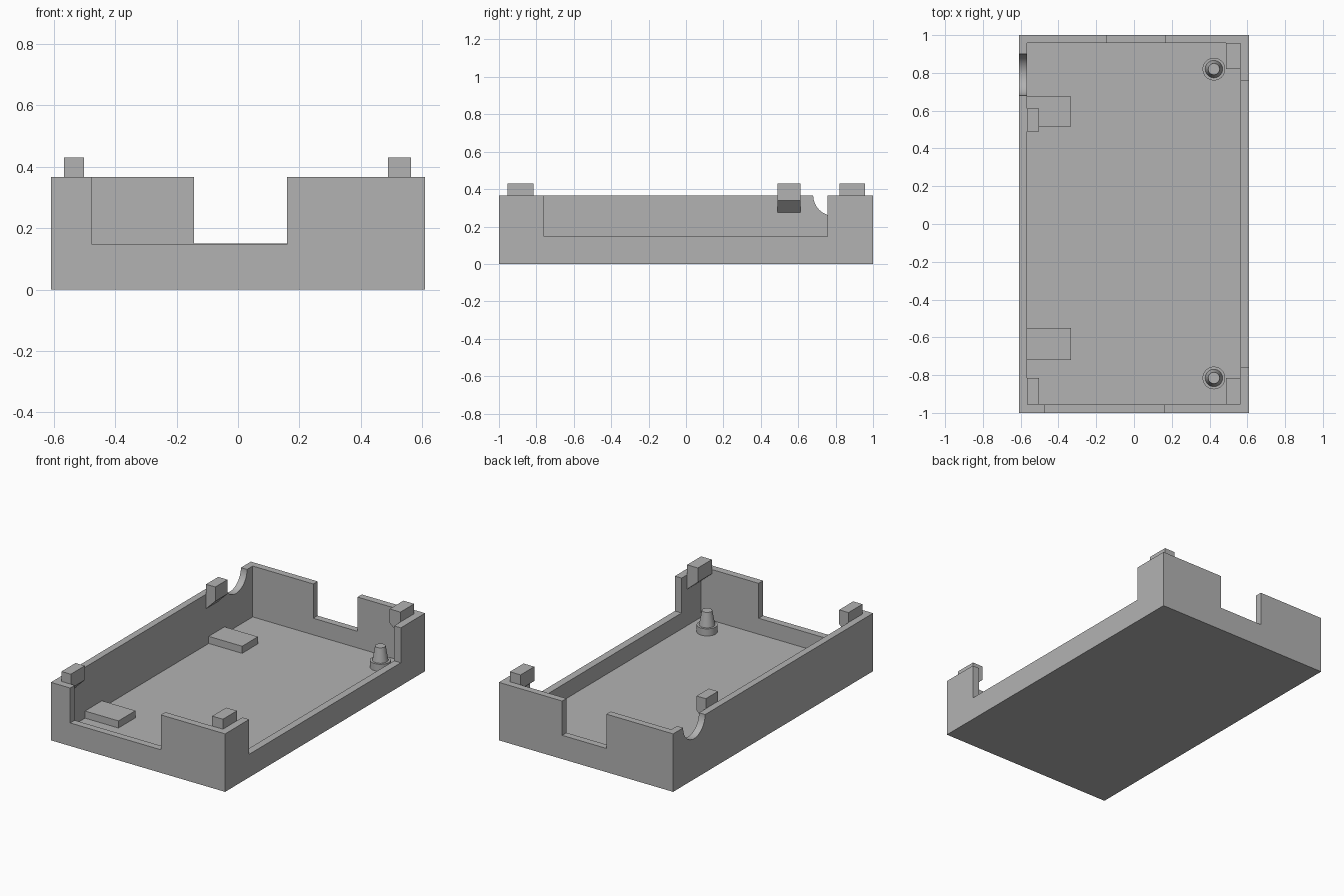
import bpy, bmesh, math
from mathutils import Matrix

if "Cube" in bpy.data.objects:
    bpy.data.objects.remove(bpy.data.objects["Cube"])

grey = bpy.data.materials.new("plain grey")
grey.diffuse_color = (0.45, 0.45, 0.45, 1)
grey.use_nodes = True
grey.node_tree.nodes["Principled BSDF"].inputs["Base Color"].default_value = grey.diffuse_color


def finish(name, bm):
    bmesh.ops.recalc_face_normals(bm, faces=bm.faces)
    me = bpy.data.meshes.new(name)
    bm.to_mesh(me)
    bm.free()
    me.materials.append(grey)
    ob = bpy.data.objects.new(name, me)
    bpy.context.collection.objects.link(ob)
    return ob


def box(name, x0, x1, y0, y1, z0, z1):
    bm = bmesh.new()
    bmesh.ops.create_cube(bm, size=1)
    for v in bm.verts:
        v.co = (x1 if v.co.x > 0 else x0,
                y1 if v.co.y > 0 else y0,
                z1 if v.co.z > 0 else z0)
    return finish(name, bm)


def cone(name, r0, r1, depth, matrix):
    bm = bmesh.new()
    bmesh.ops.create_cone(bm, cap_ends=True, segments=48, radius1=r0,
                          radius2=r1, depth=depth, matrix=matrix)
    return finish(name, bm)


def smooth(ob):
    bpy.ops.object.select_all(action='DESELECT')
    ob.select_set(True)
    bpy.context.view_layer.objects.active = ob
    bpy.ops.object.shade_smooth_by_angle(angle=math.radians(30))


def cut(target, cutter):
    mod = target.modifiers.new("cut", 'BOOLEAN')
    mod.operation = 'DIFFERENCE'
    mod.solver = 'EXACT'
    mod.object = cutter
    bpy.context.view_layer.objects.active = target
    bpy.ops.object.modifier_apply(modifier=mod.name)
    bpy.data.objects.remove(cutter, do_unlink=True)


# Tray with hollow inside and notched walls
FLOOR, RIM = 0.045, 0.367
tray = box("tray", -0.61, 0.61, -1, 1, 0, RIM)
cut(tray, box("hollow", -0.567, 0.563, -0.955, 0.957, FLOOR, 0.6))
cut(tray, box("front_notch", -0.475, 0.16, -1.1, -0.9, 0.146, 0.6))
cut(tray, box("back_notch", -0.143, 0.167, 0.9, 1.1, 0.15, 0.6))
cut(tray, box("right_notch", 0.5, 0.7, -0.76, 0.757, 0.146, 0.6))
cut(tray, cone("cable_notch", 0.11, 0.11, 0.2,
               Matrix.Translation((-0.6, 0.79, RIM)) @ Matrix.Rotation(math.pi / 2, 4, 'Y')))
smooth(tray)


# Snap tabs: flat-topped blocks with a sloping underside against the side wall
def tab(name, wall, inner, y0, y1):
    profile = [(wall, 0.275), (inner, 0.34), (inner, 0.43), (wall, 0.43)]
    bm = bmesh.new()
    face = bm.faces.new([bm.verts.new((x, y0, z)) for x, z in profile])
    ext = bmesh.ops.extrude_face_region(bm, geom=[face])
    verts = [g for g in ext["geom"] if isinstance(g, bmesh.types.BMVert)]
    bmesh.ops.translate(bm, vec=(0, y1 - y0, 0), verts=verts)
    return finish(name, bm)


tab("tab_front_left", -0.567, -0.502, -0.955, -0.815)
tab("tab_back_left", -0.567, -0.502, 0.49, 0.612)
tab("tab_front_right", 0.563, 0.488, -0.955, -0.815)
tab("tab_back_right", 0.563, 0.488, 0.82, 0.957)

# Raised rest pads on the floor
for name, y0, y1 in (("pad_front", -0.72, -0.55), ("pad_back", 0.517, 0.675)):
    box(name, -0.567, -0.333, y0, y1, FLOOR, 0.09)

# Locating posts: short round base with a tapered pin
for side, y in (("front", -0.815), ("back", 0.82)):
    smooth(cone("post_base_" + side, 0.06, 0.06, 0.045, Matrix.Translation((0.423, y, 0.0675))))
    smooth(cone("post_pin_" + side, 0.046, 0.03, 0.09, Matrix.Translation((0.423, y, 0.135))))
